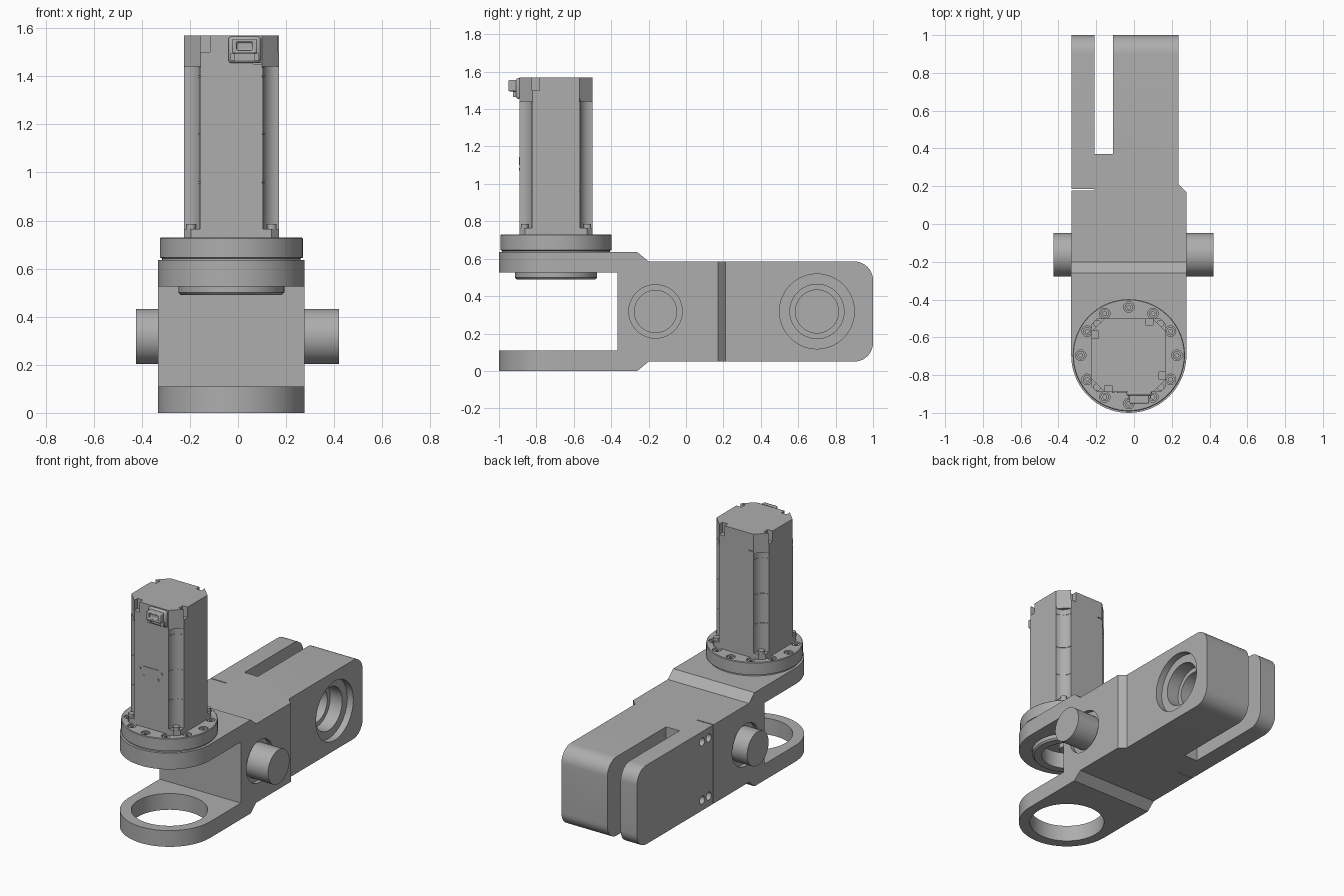
import bpy, bmesh, math
from mathutils import Matrix, Vector

if "Cube" in bpy.data.objects:
    bpy.data.objects.remove(bpy.data.objects["Cube"])

grey = bpy.data.materials.new("machined grey")
grey.use_nodes = True
grey.diffuse_color = (0.42, 0.42, 0.42, 1)
grey.node_tree.nodes["Principled BSDF"].inputs["Base Color"].default_value = grey.diffuse_color

CX, CY = -0.0275, -0.695      # motor axis
MID = 0.318                   # arm mid height


def make(name, bm):
    bmesh.ops.recalc_face_normals(bm, faces=bm.faces)
    mesh = bpy.data.meshes.new(name)
    bm.to_mesh(mesh)
    bm.free()
    mesh.materials.append(grey)
    ob = bpy.data.objects.new(name, mesh)
    bpy.context.collection.objects.link(ob)
    return ob


def prism(name, points, low, high, axis="z"):
    """Extrude a closed outline along z (x, y points) or x (y, z points)."""
    bm = bmesh.new()
    place = (lambda p, h: (p[0], p[1], h)) if axis == "z" else (lambda p, h: (h, p[0], p[1]))
    base = bm.faces.new([bm.verts.new(place(p, low)) for p in points])
    moved = bmesh.ops.extrude_face_region(bm, geom=[base])["geom"]
    shift = Vector(place((0, 0), high - low))
    bmesh.ops.translate(bm, vec=shift, verts=[v for v in moved if isinstance(v, bmesh.types.BMVert)])
    return make(name, bm)


def arc(cx, cy, r, start, end, n):
    steps = [math.radians(start + (end - start) * i / n) for i in range(n + 1)]
    return [(cx + r * math.cos(a), cy + r * math.sin(a)) for a in steps]


def disc(name, x, y, r, low, high, axis="z", n=48):
    return prism(name, arc(x, y, r, 0, 360, n)[:-1], low, high, axis)


def box(name, x0, x1, y0, y1, z0, z1):
    return prism(name, [(x0, y0), (x1, y0), (x1, y1), (x0, y1)], z0, z1)


def lathe(name, profile, n=72):
    """Spin an (r, z) profile, starting and ending on the motor axis."""
    bm = bmesh.new()
    verts = [bm.verts.new((r, 0, z)) for r, z in profile]
    edges = [bm.edges.new(pair) for pair in zip(verts, verts[1:])]
    bmesh.ops.spin(bm, geom=verts + edges, cent=(0, 0, 0), axis=(0, 0, 1),
                   angle=math.tau, steps=n)
    bmesh.ops.remove_doubles(bm, verts=bm.verts, dist=1e-5)
    bmesh.ops.translate(bm, vec=(CX, CY, 0), verts=bm.verts)
    return make(name, bm)


def cut(ob, tools, operation="DIFFERENCE"):
    for tool in tools:
        mod = ob.modifiers.new("cut", "BOOLEAN")
        mod.operation, mod.solver, mod.object = operation, "EXACT", tool
        bpy.context.view_layer.objects.active = ob
        bpy.ops.object.modifier_apply(modifier=mod.name)
        bpy.data.objects.remove(tool)


# Arm body: side outline crossed with plan outline
side = [(-1.1, 0), (-0.26, 0), (-0.2, 0.05)]
side += arc(0.9, 0.15, 0.1, -90, 0, 10) + arc(0.9, 0.485, 0.1, 0, 90, 10)
side += [(-0.2, 0.585), (-0.26, 0.635), (-1.1, 0.635), (-1.1, 0.525),
         (-0.365, 0.525), (-0.365, 0.11), (-1.1, 0.11)]
plan = arc(CX, CY, 0.305, 180, 360, 40)
plan += [(0.277, 0.17), (0.235, 0.21), (0.235, 1), (-0.11, 1), (-0.11, 0.37),
         (-0.21, 0.37), (-0.21, 1), (-0.332, 1), (-0.332, 0.184),
         (-0.21, 0.184), (-0.21, 0.177), (-0.332, 0.177)]
body = prism("arm_body", side, -0.5, 0.5, "x")
cut(body, [prism("plan_cutter", plan, -0.2, 0.9)], "INTERSECT")

# Bores: lower ring, upper seat, stepped rear bearing, trunnion recesses, plate bolts
cutters = [disc("lower_bore", CX, CY, 0.235, -0.1, 0.2, n=64),
           disc("upper_bore", CX, CY, 0.221, 0.4, 0.7, n=72),
           disc("bearing_seat", 0.7, MID, 0.2, 0.19, 0.3, "x", 64),
           disc("bearing_step", 0.7, MID, 0.145, 0.1, 0.3, "x"),
           disc("bearing_bore", 0.7, MID, 0.115, -0.15, 0.3, "x"),
           disc("recess_left", -0.163, MID, 0.143, 0.25, 0.4, "x"),
           disc("recess_right", -0.163, MID, 0.143, -0.4, -0.305, "x")]
cutters += [disc("plate_bolt_hole", y, z, 0.027, -0.4, -0.27, "x", 24)
            for y in (0.23, 0.3) for z in (0.12, 0.515)]
cut(body, cutters)

# Cross trunnion
disc("trunnion_pin", -0.163, MID, 0.115, -0.425, 0.42, "x", 64)

# Gearbox flange with hollow underside, thin groove and lip
flange = lathe("gearbox_flange", [
    (0, 0.6), (0.16, 0.6), (0.16, 0.49), (0.21, 0.49), (0.22, 0.5), (0.22, 0.63),
    (0.288, 0.63), (0.288, 0.642), (0.297, 0.646), (0.297, 0.726), (0.293, 0.73), (0, 0.73)])
lathe("output_shaft", [(0, 0.61), (0.05, 0.61), (0.05, 0.53), (0, 0.53)], 32)
ring = [arc(CX, CY, 0.255, 30 * i, 30 * i, 1)[0] for i in range(12)]
cut(flange, [disc("bolt_recess", x, y, 0.028, 0.705, 0.8, n=20) for x, y in ring])
for x, y in ring:
    bolt = disc("flange_bolt", x, y, 0.022, 0.70, 0.724, n=20)
    cut(bolt, [disc("bolt_socket", x, y, 0.011, 0.712, 0.8, n=6)])

# Motor outlines
HX, HY = 0.1975, 0.195


def corners(size, kind):
    """Square outline with chamfered or scooped corners."""
    pts = []
    for sx, sy in ((1, 1), (-1, 1), (-1, -1), (1, -1)):
        x, y = CX + sx * HX, CY + sy * HY
        start, end = {(1, 1): (270, 180), (-1, 1): (360, 270),
                      (-1, -1): (90, 0), (1, -1): (180, 90)}[(sx, sy)]
        pts += arc(x, y, size, start, end, 8 if kind == "scoop" else 1)
    return pts


# Motor base, stacked housing with fine seams, end cap
prism("motor_base", corners(0.03, "chamfer"), 0.73, 0.765)
prism("motor_core", corners(0.07, "scoop"), 0.76, 1.45).scale = (1, 1, 1)
seams = [0.765, 0.96, 1.16, 1.4, 1.44]
for low, high in zip(seams, seams[1:]):
    prism("motor_housing", corners(0.067, "scoop"), low, high - 0.003)
cap = prism("motor_cap", corners(0.07, "chamfer"), 1.44, 1.57)

# Corner screws and cap notches, repeated round the motor
notches = []
for i in range(4):
    turn = Matrix.Rotation(math.pi / 2 * i, 2)
    sx, sy = Vector((CX, CY)) + turn @ Vector((0.168, 0.168))
    disc("motor_screw", sx, sy, 0.02, 0.76, 0.785, n=20)
    nx, ny = Vector((CX, CY)) + turn @ Vector((-0.108, -0.18))
    notches.append(box("cap_notch", nx - 0.02, nx + 0.02, ny - 0.02, ny + 0.02, 1.5, 1.6))
    lx, ly = Vector((CX, CY)) + turn @ Vector((0.108, -0.178))
    notches.append(box("low_notch", lx - 0.018, lx + 0.018, ly - 0.02, ly + 0.02, 1.4, 1.455))
cut(cap, notches)

# Cable connector on the front of the cap
plate = box("connector_plate", -0.04, 0.095, -0.91, -0.88, 1.455, 1.565)
shell = box("connector_shell", -0.025, 0.08, -0.95, -0.9, 1.495, 1.555)
for ob, width in ((plate, 0.012), (shell, 0.006)):
    bevel = ob.modifiers.new("bevel", "BEVEL")
    bevel.width, bevel.segments = width, 2
cut(shell, [box("socket_cutter", -0.005, 0.06, -1, -0.925, 1.508, 1.542)])
for x in (-0.022, 0.077):
    box("connector_latch", x - 0.01, x + 0.01, -0.925, -0.9, 1.465, 1.495)

# Name plate and rivets on the front face
box("name_plate", -0.088, 0.028, -0.894, -0.885, 1.1, 1.144)
for x, z in ((-0.11, 1.125), (0.05, 1.125), (-0.083, 1.078), (0.025, 1.078)):
    box("plate_rivet", x - 0.006, x + 0.006, -0.894, -0.885, z - 0.006, z + 0.006)

# Smooth round surfaces while keeping edges crisp
bpy.ops.object.select_all(action="DESELECT")
for ob in bpy.context.scene.objects:
    if ob.type == "MESH":
        ob.select_set(True)
        bpy.context.view_layer.objects.active = ob
bpy.ops.object.shade_smooth_by_angle(angle=math.radians(30))
